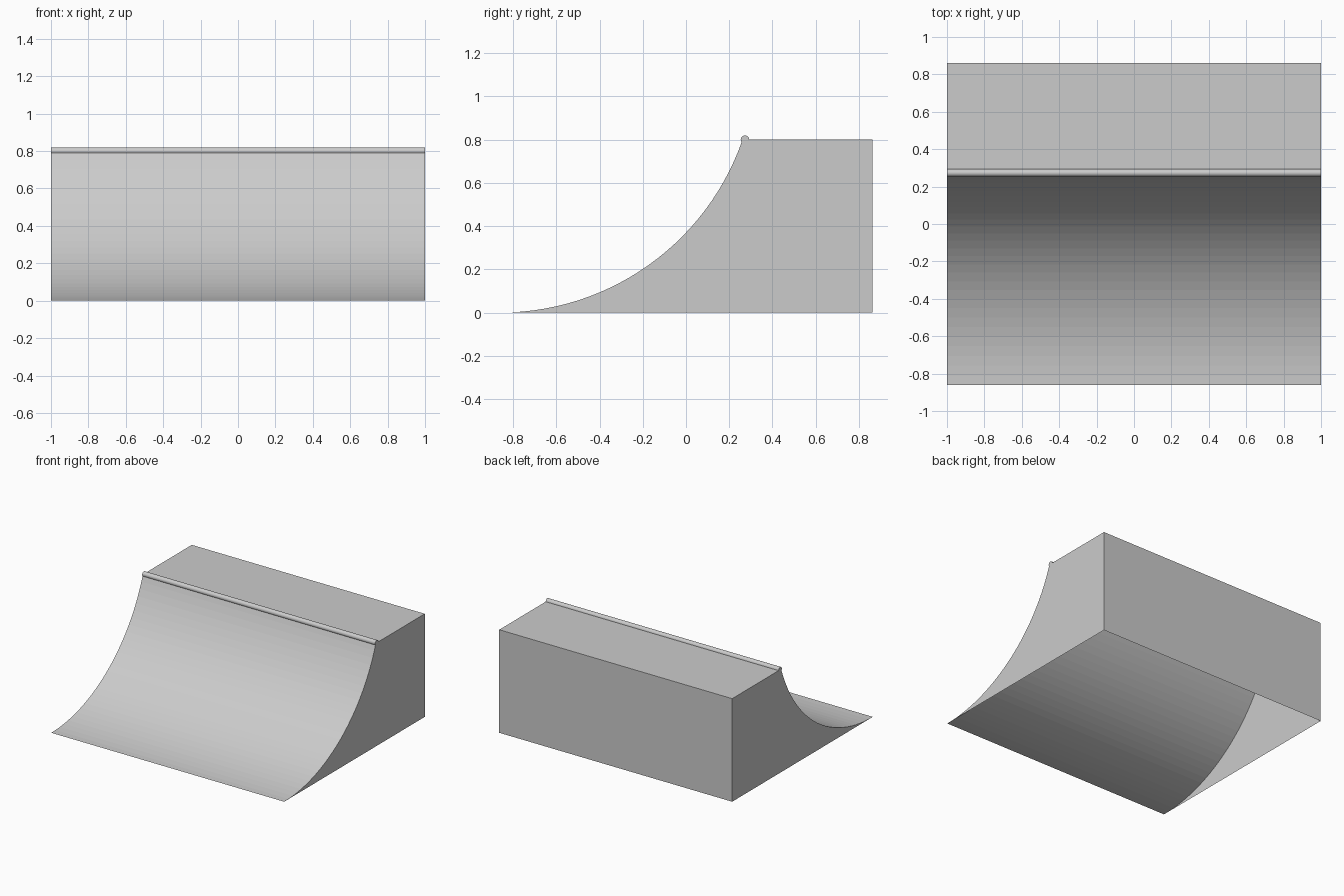
import bpy, bmesh, math

if "Cube" in bpy.data.objects:
    bpy.data.objects.remove(bpy.data.objects["Cube"])

W, BACK, FRONT, H = 1.0, 0.862, -0.862, 0.80
R = 1.189                      # radius of the riding curve
SEGMENTS = 28

grey = bpy.data.materials.new("light grey")
grey.diffuse_color = (0.6, 0.6, 0.6, 1)
grey.use_nodes = True
grey.node_tree.nodes["Principled BSDF"].inputs["Base Color"].default_value = grey.diffuse_color


def finish(bm, name):
    mesh = bpy.data.meshes.new(name)
    bm.to_mesh(mesh)
    bm.free()
    mesh.materials.append(grey)
    obj = bpy.data.objects.new(name, mesh)
    bpy.context.collection.objects.link(obj)
    return obj


# Ramp body: curved face, deck, back wall and two side walls, open underneath
sweep = math.acos((R - H) / R)
arc = [(FRONT + R * math.sin(sweep * i / SEGMENTS),
        R - R * math.cos(sweep * i / SEGMENTS)) for i in range(SEGMENTS + 1)]
profile = arc + [(BACK, H), (BACK, 0)]
bm = bmesh.new()
left = [bm.verts.new((-W, y, z)) for y, z in profile]
right = [bm.verts.new((W, y, z)) for y, z in profile]
for i in range(len(profile) - 1):
    bm.faces.new((left[i], right[i], right[i + 1], left[i + 1]))
bm.faces.new(left)
bm.faces.new(right[::-1])
bmesh.ops.recalc_face_normals(bm, faces=bm.faces)
finish(bm, "ramp_body")

# Coping: round rail along the top edge of the curve
bm = bmesh.new()
bmesh.ops.create_cone(bm, cap_ends=True, segments=16, radius1=0.02, radius2=0.02, depth=2 * W)
for v in bm.verts:
    x, y, z = v.co
    v.co = (z, y + 0.273, x + H)
bmesh.ops.recalc_face_normals(bm, faces=bm.faces)
coping = finish(bm, "coping_rail")
coping.select_set(True)
bpy.context.view_layer.objects.active = coping
bpy.ops.object.shade_smooth_by_angle(angle=math.radians(40))
